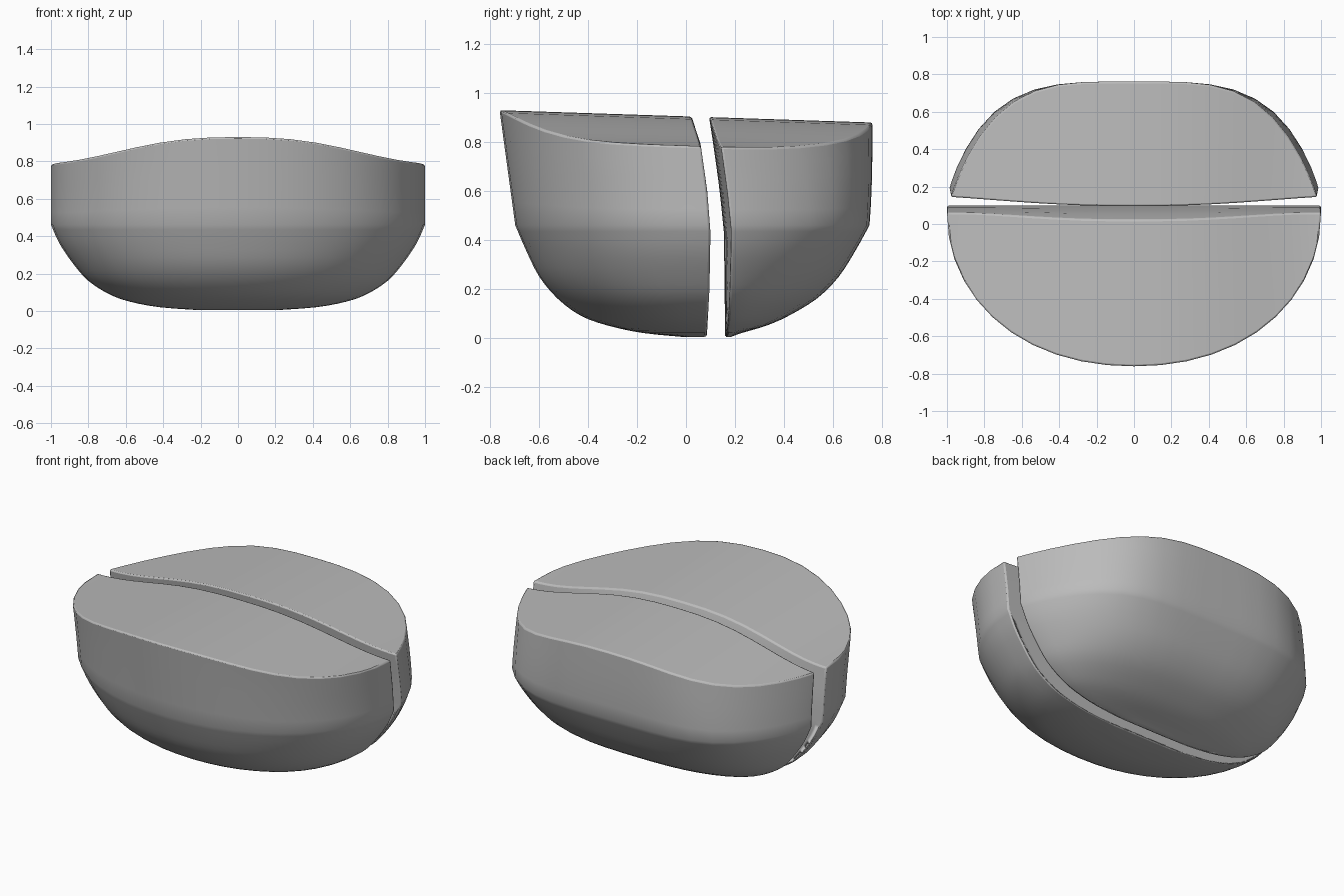
import bpy, bmesh
from math import cos, pi, radians

cube = bpy.data.objects.get("Cube")
if cube:
    bpy.data.objects.remove(cube)

mat = bpy.data.materials.new("plain_grey")
GREY = (0.5, 0.5, 0.5, 1)
mat.use_nodes = True
mat.diffuse_color = GREY
mat.node_tree.nodes["Principled BSDF"].inputs["Base Color"].default_value = GREY

COLUMNS = 22
RIM = 0.46          # height where the upright wall turns into the bowl
# bowl profile from wall to base: height, half width, front reach, back reach
BOWL = [(RIM, 1.0, -.698, .75), (.36, .955, -.655, .695), (.25, .88, -.6, .625),
        (.16, .8, -.525, .535), (.09, .69, -.43, .42), (.05, .58, -.32, .33),
        (.02, .42, -.18, .23), (.004, .2, -.02, .185)]
# gap walls: height, y
FRONT_GAP = [(0, .085), (.2, .096), (.43, .1), (.6, .087), (.79, .06), (.93, .014)]
BACK_GAP = [(0, .16), (.43, .155), (.6, .138), (.79, .112), (.93, .09)]


def lookup(table, z):
    for (z0, y0), (z1, y1) in zip(table, table[1:]):
        if z <= z1:
            return y0 + (y1 - y0) * (z - z0) / (z1 - z0)
    return table[-1][1]


def smooth_rows(rows, steps=3):
    """Catmull-Rom through the profile rows."""
    out = []
    for i in range(len(rows) - 1):
        p = [rows[max(i - 1, 0)], rows[i], rows[i + 1], rows[min(i + 2, len(rows) - 1)]]
        for s in range(steps):
            t = s / steps
            out.append(tuple(
                b + .5 * t * (c - a + t * (2 * a - 5 * b + 4 * c - d + t * (3 * (b - c) + d - a)))
                for a, b, c, d in zip(*p)))
    return out + [rows[-1]]


def top_height(x, y):
    """Gently domed top, sloping down to the back."""
    return .905 - .06 * (1 - cos(pi * min(abs(x), 1) ** 1.3)) - .033 * y


def make_half(name, back):
    bm = bmesh.new()
    # rows: rise above rim (0..1), height, half width, front, back reach
    rows = [(1 - k / 5, RIM, 1.0, -.698 - .064 * (1 - k / 5), .762 - .012 * (k / 5) ** 3)
            for k in range(5)]
    rows += [(0, *r) for r in smooth_rows(BOWL)]
    outer, inner = [], []
    for rise, z0, width, front, rear in rows:
        wall, cut = [], []
        for j in range(COLUMNS + 1):
            u = cos(pi * j / COLUMNS)
            x = u * width * (.988 - .008 * rise if back else 1)
            zc = z0 + rise * (top_height(x, .06) - z0)
            if back:
                gap = lookup(BACK_GAP, zc) + .032 * x * x
                low = min(z0 / RIM, 1)
                a, b = 2.4 + 2 * low - .4 * rise, 1.7 - .55 * low - .05 * rise
                centre, reach = lookup(BACK_GAP, zc) + .032 * width ** 2, rear
            else:
                gap = lookup(FRONT_GAP, zc)
                a = b = 2.1
                centre, reach = gap, front
            y = gap + (reach - gap) * max(0, 1 - abs(u) ** a) ** (1 / b)
            for loop, yy in ((wall, y), (cut, gap)):
                z = z0 + rise * (top_height(x, yy) - z0)
                loop.append(bm.verts.new((x, yy, z)))
        outer.append(wall)
        inner.append(cut)
    # outer wall and gap wall
    for grid in (outer, inner):
        for r0, r1 in zip(grid, grid[1:]):
            for j in range(COLUMNS):
                bm.faces.new((r0[j], r0[j + 1], r1[j + 1], r1[j]))
    # top and base
    for k in (0, -1):
        for j in range(COLUMNS):
            bm.faces.new((outer[k][j], outer[k][j + 1], inner[k][j + 1], inner[k][j]))
    bmesh.ops.remove_doubles(bm, verts=bm.verts, dist=1e-5)
    bmesh.ops.recalc_face_normals(bm, faces=bm.faces)
    mesh = bpy.data.meshes.new(name)
    bm.to_mesh(mesh)
    bm.free()
    mesh.materials.append(mat)
    obj = bpy.data.objects.new(name, mesh)
    bpy.context.collection.objects.link(obj)
    # soft rounded rims
    bevel = obj.modifiers.new("soft_edges", 'BEVEL')
    bevel.width = .009
    bevel.segments = 2
    bevel.limit_method = 'ANGLE'
    bevel.angle_limit = radians(45)
    bevel.use_clamp_overlap = False
    bpy.ops.object.select_all(action='DESELECT')
    obj.select_set(True)
    bpy.context.view_layer.objects.active = obj
    bpy.ops.object.shade_smooth_by_angle(angle=radians(40))


make_half("front_half", False)
make_half("back_half", True)
